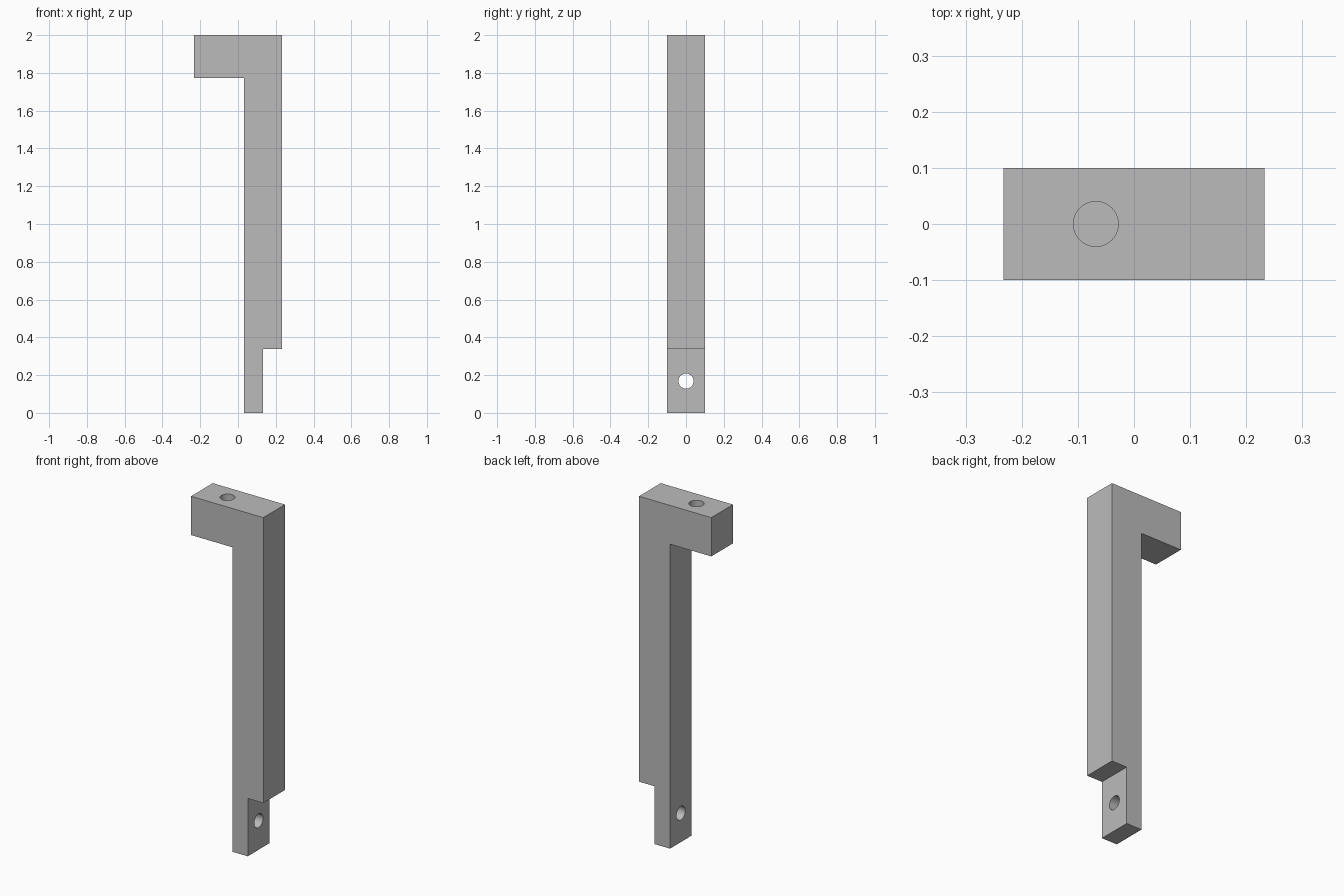
import bpy
import bmesh
import math

cube = bpy.data.objects.get("Cube")
if cube:
    bpy.data.objects.remove(cube, do_unlink=True)

HALF_X, HALF_Y, TOP = 0.233, 0.1, 2.0
COLUMN_X, TAB_X = 0.033, 0.133      # inner face of column, outer face of tab
HOOK_Z, TAB_Z = 1.774, 0.337        # underside of hook, step above tab
HOLE_R, POCKET_DEPTH = 0.04, 0.15

grey = bpy.data.materials.new("plain_grey")
grey.use_nodes = True
colour = (0.5, 0.5, 0.5, 1)
grey.diffuse_color = colour
grey.node_tree.nodes["Principled BSDF"].inputs["Base Color"].default_value = colour

# Bracket: side profile extruded across its depth
profile = [(COLUMN_X, 0), (TAB_X, 0), (TAB_X, TAB_Z), (HALF_X, TAB_Z),
           (HALF_X, TOP), (-HALF_X, TOP), (-HALF_X, HOOK_Z), (COLUMN_X, HOOK_Z)]
bm = bmesh.new()
face = bm.faces.new([bm.verts.new((x, -HALF_Y, z)) for x, z in profile])
extruded = bmesh.ops.extrude_face_region(bm, geom=[face])["geom"]
bmesh.ops.translate(bm, vec=(0, 2 * HALF_Y, 0),
                    verts=[v for v in extruded if isinstance(v, bmesh.types.BMVert)])
bmesh.ops.recalc_face_normals(bm, faces=bm.faces)
mesh = bpy.data.meshes.new("hooked_bracket")
bm.to_mesh(mesh)
bm.free()
bracket = bpy.data.objects.new("hooked_bracket", mesh)
bpy.context.collection.objects.link(bracket)
mesh.materials.append(grey)


def drill(name, location, depth, rotation=(0, 0, 0)):
    """Cut a round hole of the given depth, centred at location."""
    bpy.ops.mesh.primitive_cylinder_add(vertices=48, radius=HOLE_R, depth=depth,
                                        location=location, rotation=rotation)
    cutter = bpy.context.object
    cutter.name = name
    cutter.data.materials.append(grey)
    mod = bracket.modifiers.new(name, "BOOLEAN")
    mod.operation, mod.solver, mod.object = "DIFFERENCE", "EXACT", cutter
    bpy.ops.object.select_all(action="DESELECT")
    bracket.select_set(True)
    bpy.context.view_layer.objects.active = bracket
    bpy.ops.object.modifier_apply(modifier=name)
    bpy.data.objects.remove(cutter, do_unlink=True)


# Blind pocket in the top, through hole in the tab
drill("top_pocket", (-0.068, 0, TOP), 2 * POCKET_DEPTH)
drill("tab_hole", ((COLUMN_X + TAB_X) / 2, 0, TAB_Z / 2), 0.16, (0, math.pi / 2, 0))

bpy.ops.object.shade_smooth_by_angle(angle=math.radians(30))
